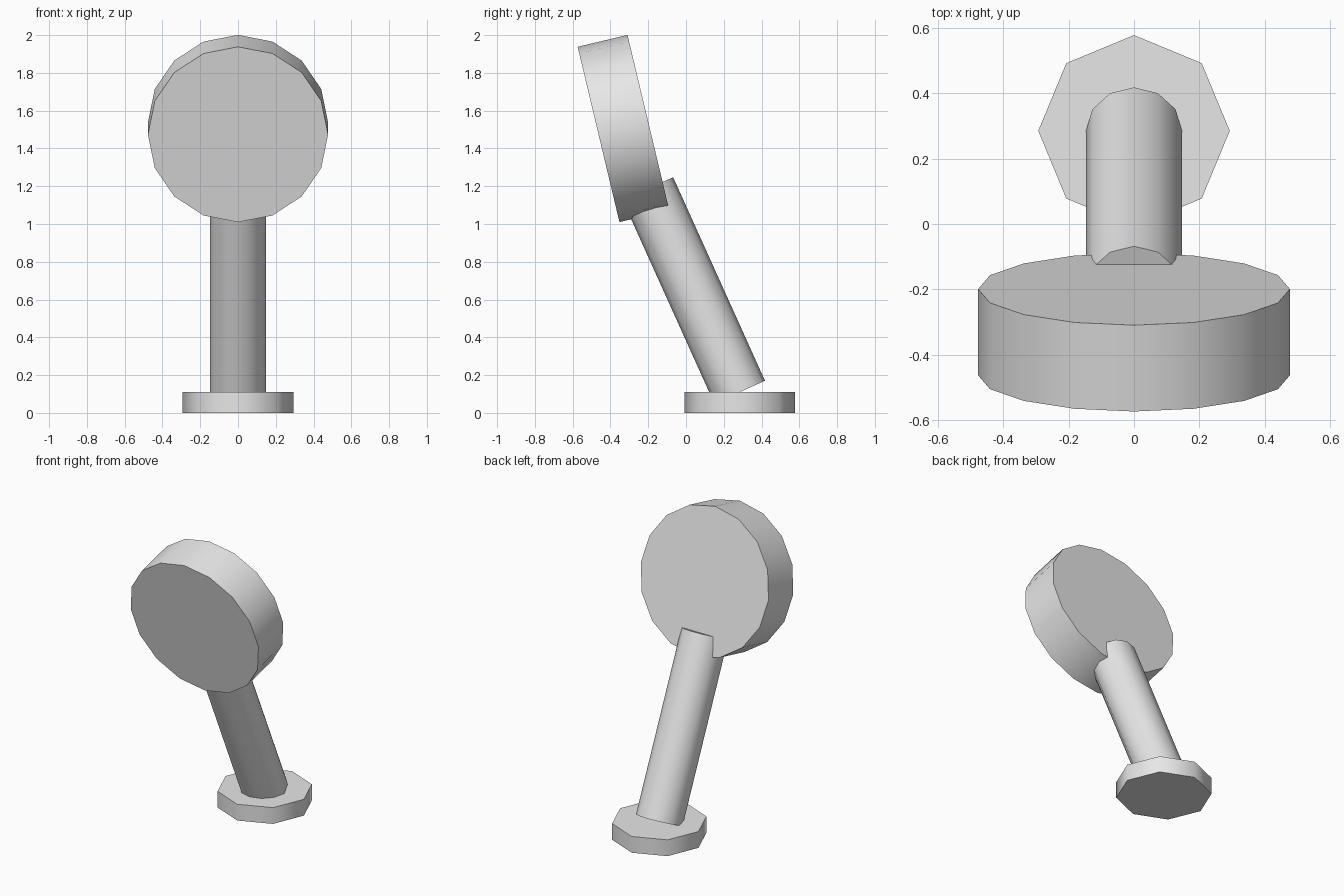
import bpy
import math
from mathutils import Vector

cube = bpy.data.objects.get("Cube")
if cube:
    bpy.data.objects.remove(cube, do_unlink=True)

GREY = (0.8, 0.8, 0.8, 1.0)
grey = bpy.data.materials.new("plain_grey")
grey.use_nodes = True
grey.diffuse_color = GREY
grey.node_tree.nodes["Principled BSDF"].inputs["Base Color"].default_value = GREY


def cylinder(name, sides, radius, start, end):
    """Cylinder between two (y, z) points in the x = 0 plane."""
    a, b = Vector((0, *start)), Vector((0, *end))
    axis = b - a
    tilt = math.atan2(-axis.y, axis.z)
    bpy.ops.mesh.primitive_cylinder_add(
        vertices=sides, radius=radius, depth=axis.length,
        location=(a + b) / 2, rotation=(tilt, 0, 0))
    obj = bpy.context.object
    obj.name = name
    obj.data.materials.append(grey)
    # Rounded sides with crisp end caps
    bpy.ops.object.shade_smooth_by_angle(angle=math.radians(50))
    return obj


# Octagonal foot
cylinder("base", 8, 0.293, (0.285, 0), (0.285, 0.11))
# Leaning post
cylinder("post", 12, 0.147, (0.284, 0.11), (-0.202, 1.187))
# Tilted round head
cylinder("head", 16, 0.477, (-0.463, 1.474), (-0.199, 1.537))
